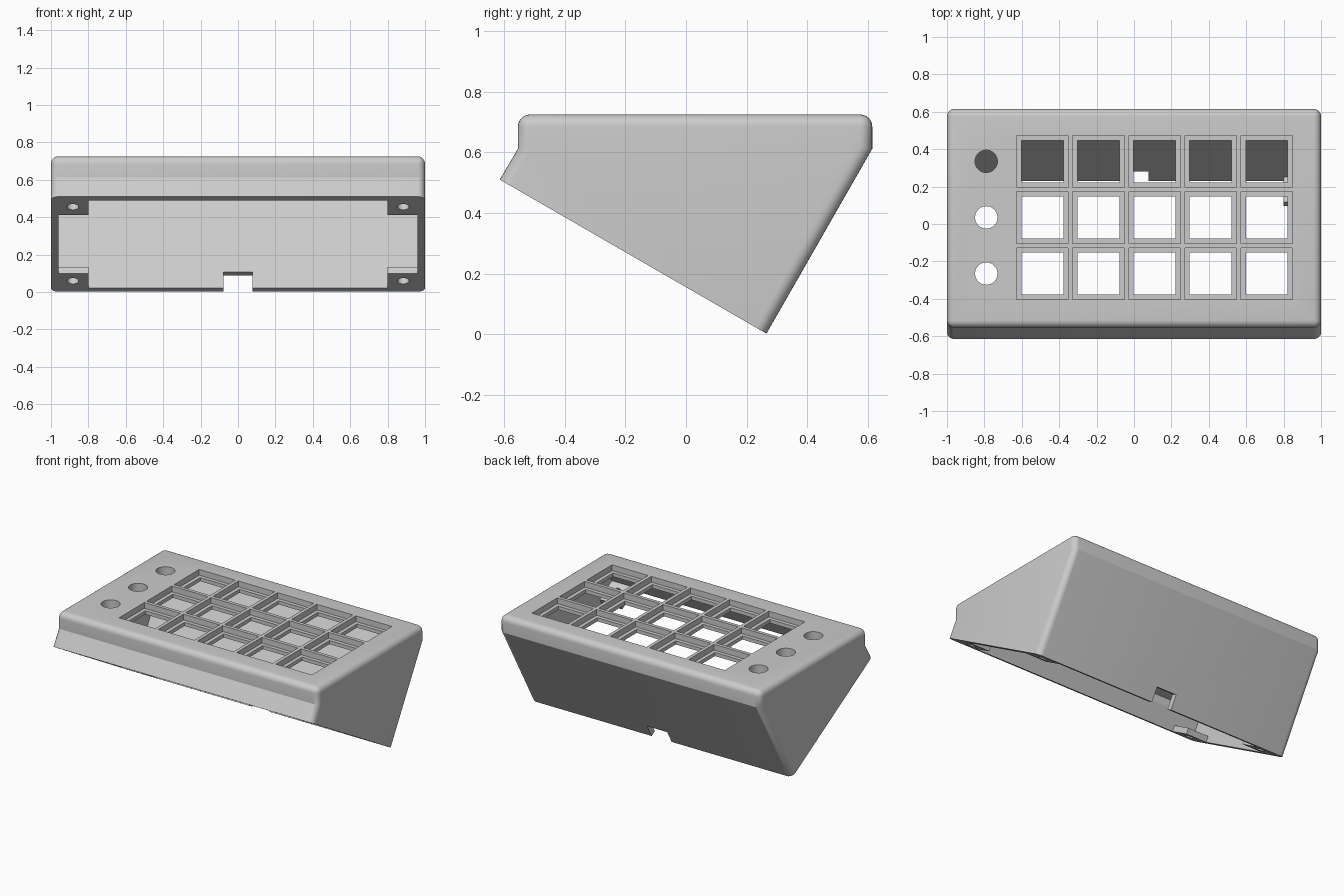
import bpy, bmesh, math
from mathutils import Matrix, Vector

if "Cube" in bpy.data.objects:
    bpy.data.objects.remove(bpy.data.objects["Cube"], do_unlink=True)

WALL = 0.04
TOP = 0.725
SLOPE = math.radians(30)
LENGTH = 1.017                                  # sloped underside, front to back
FRONT_FOOT = Vector((0, -0.615, 0.51))
# Frame of the sloped underside: x across, y down the slope, z into the case
BASE = Matrix.Translation(FRONT_FOOT) @ Matrix.Rotation(-SLOPE, 4, 'X')

grey = bpy.data.materials.new("plain grey")
grey.use_nodes = True
grey.diffuse_color = (0.6, 0.6, 0.6, 1)
grey.node_tree.nodes["Principled BSDF"].inputs["Base Color"].default_value = (0.6, 0.6, 0.6, 1)


def finish(name, bm):
    bmesh.ops.recalc_face_normals(bm, faces=bm.faces)
    mesh = bpy.data.meshes.new(name)
    bm.to_mesh(mesh)
    bm.free()
    mesh.materials.append(grey)
    obj = bpy.data.objects.new(name, mesh)
    bpy.context.collection.objects.link(obj)
    return obj


def prism(bm, profile, half_width):
    """Extrude a (y, z) outline across x."""
    face = bm.faces.new([bm.verts.new((-half_width, y, z)) for y, z in profile])
    new = bmesh.ops.extrude_face_region(bm, geom=[face])["geom"]
    verts = [v for v in new if isinstance(v, bmesh.types.BMVert)]
    bmesh.ops.translate(bm, verts=verts, vec=(2 * half_width, 0, 0))


def box(bm, low, high, frame=Matrix()):
    low, high = Vector(low), Vector(high)
    place = Matrix.Translation((low + high) / 2) @ Matrix.Diagonal((*(high - low), 1))
    bmesh.ops.create_cube(bm, size=1, matrix=frame @ place)


def cylinder(bm, centre, radius, depth, frame=Matrix()):
    bmesh.ops.create_cone(bm, cap_ends=True, segments=40, radius1=radius, radius2=radius,
                          depth=depth, matrix=frame @ Matrix.Translation(centre))


def select_only(obj):
    bpy.ops.object.select_all(action='DESELECT')
    obj.select_set(True)
    bpy.context.view_layer.objects.active = obj


def cut(obj, bm):
    """Subtract the shapes in bm from obj."""
    cutter = finish("cutter", bm)
    cutter.hide_render = True
    mod = obj.modifiers.new("cut", 'BOOLEAN')
    mod.operation, mod.solver, mod.object = 'DIFFERENCE', 'EXACT', cutter
    select_only(obj)
    bpy.ops.object.modifier_apply(modifier=mod.name)
    bpy.data.objects.remove(cutter, do_unlink=True)


def base_point(s, d):
    p = BASE @ Vector((0, s, d))
    return p.y, p.z


# Wedge case with rounded upper and corner edges
CREASE = 0.612
bm = bmesh.new()
prism(bm, [base_point(0, 0), base_point(LENGTH, 0), (0.615, CREASE),
           (0.615, TOP), (-0.555, TOP), (-0.555, CREASE)], 1.0)
into_case = BASE.to_3x3() @ Vector((0, 0, 1))


def is_sharp(edge):
    on_base = all(abs((v.co - FRONT_FOOT).dot(into_case)) < 0.01 for v in edge.verts)
    on_crease = all(abs(v.co.z - CREASE) < 0.01 for v in edge.verts)
    return on_base or on_crease


bmesh.ops.bevel(bm, geom=[e for e in bm.edges if not is_sharp(e)], offset=WALL,
                segments=6, profile=0.5, affect='EDGES')
case = finish("case_shell", bm)

# Hollow interior, open along the sloped underside
bm = bmesh.new()
prism(bm, [base_point(WALL, -0.1), base_point(LENGTH - WALL, -0.1), (0.575, 0.617),
           (0.575, TOP - 0.065), (-0.515, TOP - 0.065), (-0.515, 0.603)], 1 - WALL)
cut(case, bm)

# Key wells: wide recess first, then a narrower through hole
columns = [-0.49 + 0.3 * i for i in range(5)]
rows = [0.335 - 0.3 * i for i in range(3)]
for half, floor, roof in ((0.138, TOP - WALL, 0.8), (0.112, 0.63, 0.7)):
    bm = bmesh.new()
    for x in columns:
        for y in rows:
            box(bm, (x - half, y - half, floor), (x + half, y + half, roof))
    cut(case, bm)

# Round control holes and the cable notch in the back wall
bm = bmesh.new()
for y in rows:
    cylinder(bm, (-0.79, y, TOP), 0.06, 0.2)
box(bm, (-0.077, LENGTH - 0.08, -0.1), (0.077, LENGTH + 0.1, 0.1), BASE)
cut(case, bm)

select_only(case)
bpy.ops.object.shade_smooth_by_angle(angle=math.radians(28))

# Screw tabs in the four corners of the underside
for side, x_sign in (("left", 1), ("right", -1)):
    for end, start, hole in (("front", WALL, 0.11), ("back", LENGTH - 0.195, LENGTH - 0.115)):
        bm = bmesh.new()
        xs = sorted((x_sign * 0.8, x_sign * (1 - WALL)))
        box(bm, (xs[0], start, 0), (xs[1], start + 0.155, WALL), BASE)
        tab = finish(f"{end}_{side}_screw_tab", bm)
        bm = bmesh.new()
        cylinder(bm, (x_sign * 0.883, hole, 0), 0.031, 0.2, BASE)
        cut(tab, bm)
        select_only(tab)
        bpy.ops.object.shade_smooth_by_angle(angle=math.radians(28))
